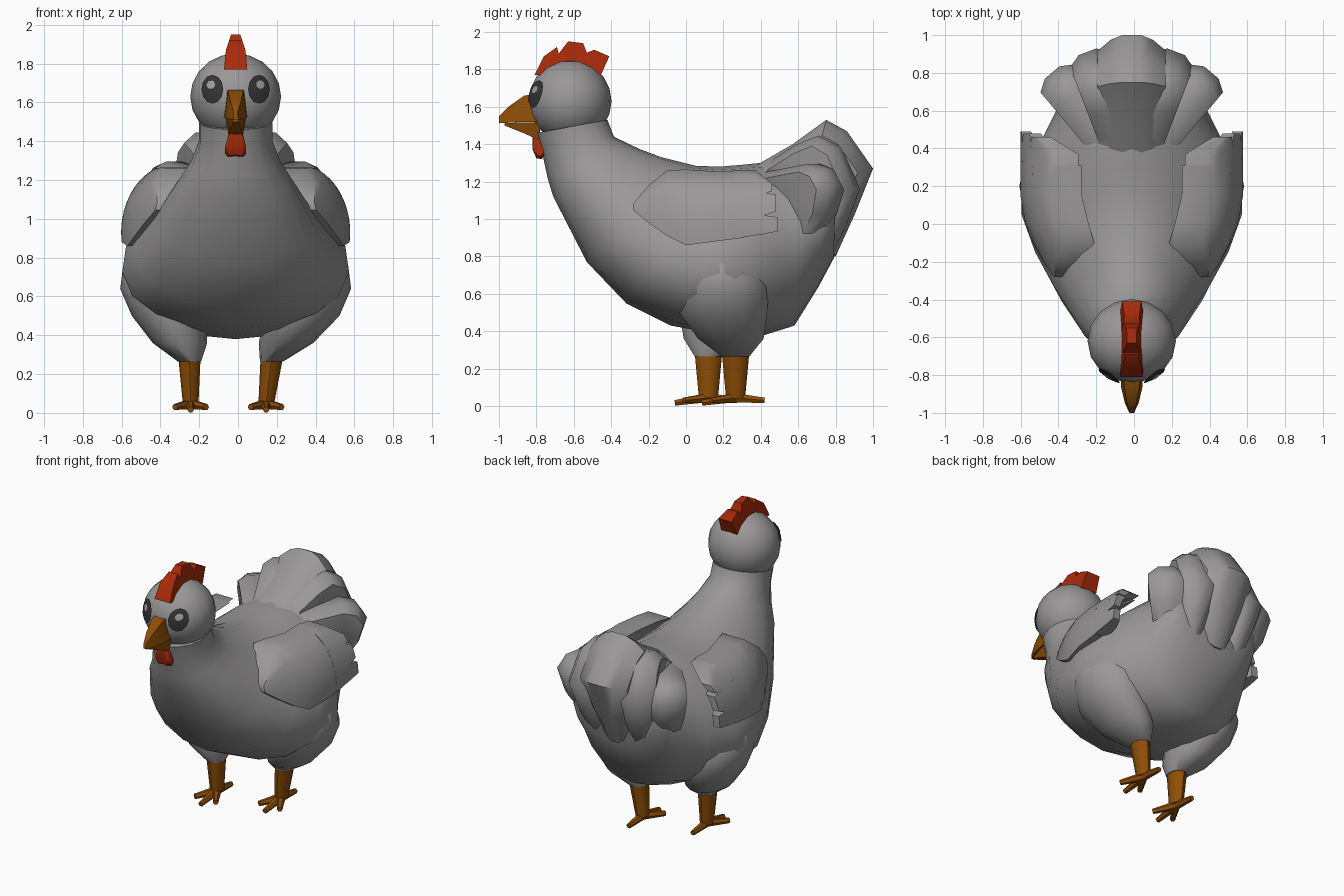
import bpy, bmesh, math
from mathutils import Vector, Matrix

if "Cube" in bpy.data.objects:
    bpy.data.objects.remove(bpy.data.objects["Cube"])

OX = -0.012  # the bird sits slightly off the centre line


def material(name, rgb):
    m = bpy.data.materials.new(name)
    m.diffuse_color = (*rgb, 1)
    m.use_nodes = True
    m.node_tree.nodes["Principled BSDF"].inputs["Base Color"].default_value = m.diffuse_color
    return m


GREY = material("plumage_grey", (0.32, 0.31, 0.31))
RED = material("comb_red", (0.40, 0.024, 0.003))
ORANGE = material("beak_orange", (0.27, 0.076, 0.002))
DARK = material("eye_dark", (0.035, 0.035, 0.035))
LIGHT = material("eye_glint", (0.36, 0.36, 0.36))


def finish(name, bm, mat):
    bmesh.ops.recalc_face_normals(bm, faces=bm.faces)
    me = bpy.data.meshes.new(name)
    bm.to_mesh(me)
    bm.free()
    me.materials.append(mat)
    ob = bpy.data.objects.new(name, me)
    ob.location.x = OX
    bpy.context.collection.objects.link(ob)
    return ob


def loft(name, rings, mat):
    """Skin a list of equal closed rings and cap both ends."""
    bm = bmesh.new()
    vs = [[bm.verts.new(p) for p in r] for r in rings]
    n = len(vs[0])
    for a, b in zip(vs, vs[1:]):
        for i in range(n):
            j = (i + 1) % n
            bm.faces.new((a[i], a[j], b[j], b[i]))
    bm.faces.new(vs[0][::-1])
    bm.faces.new(vs[-1])
    return finish(name, bm, mat)


def circle(n):
    return [2 * math.pi * i / n for i in range(n)]


def slab(name, outline, layers, mat, yaw=0, pivot=0.0, taper=lambda z: 1):
    """Side outline (y, z) stacked through x layers (x, scale), then yawed."""
    cy = sum(p[0] for p in outline) / len(outline)
    cz = sum(p[1] for p in outline) / len(outline)
    turn = Matrix.Translation((0, pivot, 0)) @ Matrix.Rotation(-yaw, 4, 'Z')
    rings = [[turn @ Vector((x * taper(z), cy + (y - cy) * s, cz + (z - cz) * s))
              for y, z in outline] for x, s in layers]
    return loft(name, rings, mat)


def limb(name, a, b, ra, rb, mat, n=6, deep=1.0):
    """Tapered rod; deep stretches its section front to back."""
    a, b = Vector(a), Vector(b)
    q = (b - a).to_track_quat('Z', 'Y')
    rings = []
    for c, r in ((a, ra), (b, rb)):
        ring = [q @ Vector((r * math.cos(t), r * math.sin(t), 0)) for t in circle(n)]
        rings.append([c + Vector((p.x, p.y * deep, p.z)) for p in ring])
    return loft(name, rings, mat)


# Body: rings from a top point to a bottom point, pear-shaped at the hips
BODY = [  # top y, top z, bottom y, bottom z, half width, pear
    (-0.42, 1.53, -0.80, 1.46, 0.190, 0), (-0.385, 1.44, -0.77, 1.36, 0.190, 0),
    (-0.25, 1.375, -0.74, 1.22, 0.230, 0.1), (-0.13, 1.33, -0.71, 1.12, 0.277, 0.2),
    (0.05, 1.285, -0.53, 0.77, 0.405, 0.22), (0.18, 1.28, -0.32, 0.55, 0.50, 0.25),
    (0.30, 1.29, -0.08, 0.43, 0.565, 0.28), (0.40, 1.30, 0.20, 0.38, 0.565, 0.28),
    (0.50, 1.30, 0.42, 0.38, 0.47, 0.12), (0.64, 1.28, 0.58, 0.43, 0.395, 0),
    (0.74, 1.24, 0.71, 0.64, 0.365, -0.1), (0.80, 1.18, 0.79, 0.79, 0.30, -0.12)]
rings = []
for ty, tz, by, bz, w, pear in BODY:
    rings.append([(w * math.sin(a) * (1 - pear * math.cos(a)),
                   (ty + by) / 2 + (ty - by) / 2 * math.cos(a),
                   (tz + bz) / 2 + (tz - bz) / 2 * math.cos(a)) for a in circle(20)])
loft("body", rings, GREY)

# Head
HC, HR = Vector((0, -0.62, 1.63)), Vector((0.234, 0.222, 0.222))
bm = bmesh.new()
bmesh.ops.create_uvsphere(bm, u_segments=16, v_segments=10, radius=1)
for v in bm.verts:
    v.co = HC + Vector(v.co[i] * HR[i] for i in range(3))
finish("head", bm, GREY)


def eye_plate(name, x, z, rx, rz, lift, mat):
    """Thin oval wrapped over the front of the head."""
    bm = bmesh.new()

    def on_head(px, pz):
        k = 1 - ((px - HC.x) / HR.x) ** 2 - ((pz - HC.z) / HR.z) ** 2
        return bm.verts.new((px, HC.y - HR.y * math.sqrt(max(k, 0)) - lift, pz))
    mid = on_head(x, z)
    loops = [[on_head(x + f * rx * math.cos(t), z + f * rz * math.sin(t))
              for t in circle(12)] for f in (0.5, 1)]
    for i in range(12):
        j = (i + 1) % 12
        bm.faces.new((mid, loops[0][i], loops[0][j]))
        bm.faces.new((loops[0][i], loops[1][i], loops[1][j], loops[0][j]))
    ob = finish(name, bm, mat)
    if ob.data.polygons[0].normal.y > 0:
        ob.data.flip_normals()


for s, side in ((-1, "right"), (1, "left")):
    eye_plate(side + "_eye", s * 0.120, 1.668, 0.056, 0.074, 0.010, DARK)
    eye_plate(side + "_eye_glint", s * 0.128, 1.692, 0.022, 0.022, 0.016, LIGHT)

# Comb: jagged crest narrowing upward
comb = slab("comb", [(-0.81, 1.77), (-0.76, 1.87), (-0.69, 1.92), (-0.68, 1.885),
                     (-0.63, 1.95), (-0.55, 1.94), (-0.53, 1.89), (-0.49, 1.905),
                     (-0.41, 1.87), (-0.455, 1.77), (-0.60, 1.76)],
            [(-0.06, 1), (0.06, 1)], RED)
for v in comb.data.vertices:
    v.co.x *= 1 - 0.6 * max(0, min(1, (v.co.z - 1.84) / 0.11))

# Wattle: two joined lobes, wider at the bottom
for s, side in ((-1, "right"), (1, "left")):
    slab(side + "_wattle", [(-0.82, 1.44), (-0.82, 1.37), (-0.80, 1.325), (-0.77, 1.32),
                            (-0.75, 1.36), (-0.74, 1.44)],
         [(s * -0.004, 0.88), (s * 0.012, 0.95), (s * 0.03, 1), (s * 0.042, 0.95), (s * 0.054, 0.7)],
         RED, taper=lambda z: 0.75 if z > 1.4 else 1)


# Beak: upper and lower halves meeting along the mouth line
def beak_ring(y, low, wl, high, wh):
    return [(-wl, y, low), (-wh, y, high), (wh, y, high), (wl, y, low)]


loft("upper_beak", [beak_ring(-0.79, 1.52, 0.06, 1.67, 0.045),
                    beak_ring(-0.865, 1.52, 0.056, 1.66, 0.04),
                    beak_ring(-0.95, 1.515, 0.036, 1.60, 0.025),
                    beak_ring(-1.0, 1.512, 0.012, 1.55, 0.010)], ORANGE)
loft("lower_beak", [beak_ring(-0.78, 1.517, 0.052, 1.42, 0.035),
                    beak_ring(-0.87, 1.517, 0.046, 1.46, 0.03),
                    beak_ring(-0.97, 1.512, 0.018, 1.50, 0.012)], ORANGE)


# Wings: curved shells ending in three feathers
def wing_section(s, y, top, bottom, thick, n=6):
    flare = 1 - 0.29 * max(0, min(1, (0.12 - y) / 0.41)) ** 1.5
    outer, inner = [], []
    for i in range(n):
        z = top + (bottom - top) * i / (n - 1)
        x = (0.30 + 0.29 * math.sqrt(max(0, 1 - ((z - 0.93) / 0.36) ** 2))) * flare
        deep = thick + 0.05 * max(0, min(1, (z - 1.1) / 0.15))
        outer.append((s * x, y, z))
        inner.append((s * (x - deep), y, z))
    return outer + inner[::-1]


WING = {
    "wing": [(-0.28, 1.085, 1.045, 0.06), (-0.20, 1.18, 0.98, 0.10), (-0.10, 1.26, 0.91, 0.12),
             (0.0, 1.265, 0.86, 0.11), (0.15, 1.255, 0.88, 0.11), (0.31, 1.26, 0.90, 0.10)],
    "upper_feather": [(0.25, 1.258, 1.11, 0.09), (0.37, 1.262, 1.12, 0.08), (0.46, 1.19, 1.15, 0.04)],
    "middle_feather": [(0.25, 1.16, 1.00, 0.09), (0.42, 1.14, 1.02, 0.08), (0.48, 1.13, 1.04, 0.05)],
    "lower_feather": [(0.25, 1.03, 0.893, 0.09), (0.42, 1.02, 0.92, 0.08), (0.49, 1.01, 0.935, 0.05)]}
for s, side in ((-1, "right"), (1, "left")):
    for part, secs in WING.items():
        loft(f"{side}_{part}", [wing_section(s, *c) for c in secs], GREY)


# Tail: rounded feathers fanned about a pivot, thinning toward the rump
def petal(z):
    return 0.6 + 0.4 * max(0, min(1, (z - 0.78) / 0.34))


slab("tail_centre_feather",
     [(0.30, 1.24), (0.38, 1.29), (0.57, 1.40), (0.75, 1.53), (0.86, 1.47), (1.0, 1.27),
      (0.90, 1.02), (0.80, 0.80), (0.60, 0.80), (0.42, 1.0)],
     [(-0.18, 0.76), (-0.11, 0.93), (-0.05, 1), (0.05, 1), (0.11, 0.93), (0.18, 0.76)],
     GREY, taper=petal)
FAN = [("inner", 21, [(0.05, 1.24), (0.32, 1.40), (0.45, 1.45), (0.56, 1.39), (0.66, 1.16),
                      (0.58, 0.95), (0.49, 0.78), (0.2, 0.85)]),
       ("outer", 40, [(0.10, 1.24), (0.50, 1.30), (0.60, 1.27), (0.66, 1.18), (0.61, 1.02),
                      (0.50, 0.87), (0.38, 0.76), (0.12, 0.85)])]
for s, side in ((-1, "right"), (1, "left")):
    for part, deg, outline in FAN:
        slab(f"{side}_{part}_tail_feather", outline,
             [(-0.115, 0.80), (-0.05, 0.98), (0.05, 0.98), (0.115, 0.80)],
             GREY, s * math.radians(deg), 0.30, petal)

# Thighs, shanks and toes; one leg stands further forward
THIGH = [(0.265, 0, 0, 0.06, 0.075), (0.36, 0.06, 0.01, 0.14, 0.18), (0.50, 0.125, 0.01, 0.195, 0.24),
         (0.64, 0.155, 0.01, 0.225, 0.25), (0.76, 0.155, 0, 0.21, 0.22), (0.90, 0.10, 0, 0.10, 0.12)]
for s, side, lx, ly, lean in ((-1, "right", 0.238, 0.12, 0.006), (1, "left", 0.185, 0.265, 0.028)):
    rings = []
    for z, dx, dy, rx, ry in THIGH:
        k = min(1, (z - 0.265) / 0.2)  # blend the foot stance into the shared hip
        cx, cy = lx + (0.215 - lx) * k + dx, ly + (0.19 - ly) * k + dy
        rings.append([(s * (cx + rx * math.cos(t)), cy + ry * math.sin(t), z) for t in circle(14)])
    loft(side + "_thigh", rings, GREY)
    ax = lx - lean
    ankle = (s * ax, ly, 0.045)
    limb(side + "_shank", ankle, (s * lx, ly, 0.28), 0.040, 0.057, ORANGE, 8, 1.28)
    for toe, dx, dy, z in (("front", 0, -0.18, 0.017), ("inner", -0.08, -0.13, 0.03),
                           ("outer", 0.08, -0.13, 0.03), ("back", 0, 0.155, 0.03)):
        limb(f"{side}_{toe}_toe", ankle, (s * (ax + dx), ly + dy, z), 0.028, 0.017, ORANGE)

# Smooth shading with sharp creases kept
obs = [o for o in bpy.context.scene.objects if o.type == 'MESH']
for o in obs:
    o.select_set(True)
bpy.context.view_layer.objects.active = obs[0]
bpy.ops.object.shade_smooth_by_angle(angle=math.radians(50))
